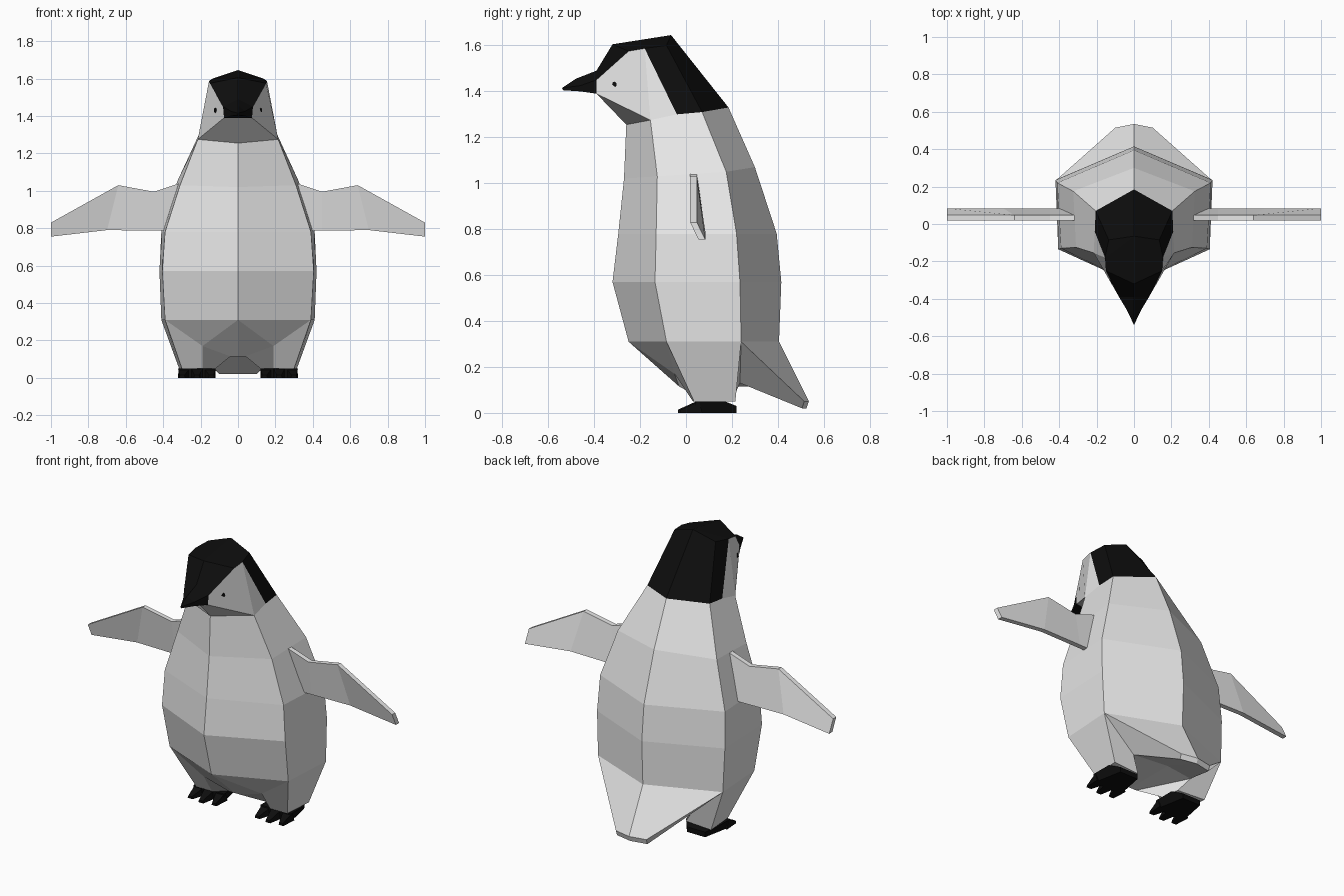
import bpy, bmesh, math
from mathutils import Vector

if "Cube" in bpy.data.objects:
    bpy.data.objects.remove(bpy.data.objects["Cube"])


def material(name, rgb):
    m = bpy.data.materials.new(name)
    m.diffuse_color = (*rgb, 1)
    m.use_nodes = True
    m.node_tree.nodes["Principled BSDF"].inputs["Base Color"].default_value = m.diffuse_color
    return m


PALE = material("pale_grey", (0.8, 0.8, 0.8))
BLACK = material("black", (0.004, 0.004, 0.004))


def build(name, polys, mats, mirror=True):
    """Faces given as lists of points; optionally mirrored over x and welded."""
    bm = bmesh.new()
    for pts, slot in polys:
        for s in ((1, -1) if mirror else (1,)):
            f = bm.faces.new([bm.verts.new((p[0] * s, p[1], p[2])) for p in pts])
            f.material_index = slot
    bmesh.ops.remove_doubles(bm, verts=bm.verts, dist=0.0005)
    bmesh.ops.recalc_face_normals(bm, faces=bm.faces)
    me = bpy.data.meshes.new(name)
    bm.to_mesh(me)
    bm.free()
    for m in mats:
        me.materials.append(m)
    ob = bpy.data.objects.new(name, me)
    bpy.context.collection.objects.link(ob)
    return ob


def prism(a, b):
    """Faces of a solid joining two matching outlines."""
    n = len(a)
    sides = [[a[i], a[(i + 1) % n], b[(i + 1) % n], b[i]] for i in range(n)]
    return [(f, 0) for f in sides + [a, b]]


# --- torso rings: front centre, front side, back side, back centre ---
rings = [
    [(0, -.25, .31), (.39, -.085, .31), (.41, .24, .31), (0, .405, .31)],
    [(0, -.32, .57), (.405, -.135, .57), (.42, .235, .57), (0, .415, .57)],
    [(0, -.295, .78), (.39, -.13, .78), (.41, .22, .78), (0, .395, .78)],
    [(0, -.27, 1.02), (.31, -.125, 1.03), (.325, .175, 1.05), (0, .30, 1.07)],
    [(0, -.26, 1.255), (.215, -.155, 1.275), (.205, .07, 1.31), (0, .185, 1.33)],
]
body = []
for lo, hi in zip(rings, rings[1:]):
    for i in range(3):
        body.append(([lo[i], lo[i + 1], hi[i + 1], hi[i]], 0))

# --- head and cap ---
throat, jaw, cap_back, nape = rings[-1]
cap_side = (.21, -.04, 1.30)
body[-2] = ([rings[3][1], rings[3][2], cap_back, cap_side, jaw], 0)
chin, chin_s = (0, -.39, 1.39), (.075, -.39, 1.39)
nose, nose_s = (0, -.39, 1.49), (.08, -.39, 1.45)
brow, temple = (.15, -.25, 1.575), (.155, -.18, 1.587)
crown_s, crown_f, crown = (.135, -.085, 1.60), (0, -.32, 1.605), (0, -.065, 1.645)
body += [
    ([throat, jaw, chin_s, chin], 0),
    ([chin_s, jaw, temple, brow, nose_s], 0),
    ([jaw, cap_side, temple], 0),
    ([chin, chin_s, nose_s, nose], 1),
    ([nose, nose_s, brow, crown_f], 1),
    ([crown_f, brow, temple, crown], 1),
    ([temple, crown_s, crown], 1),
    ([temple, cap_side, cap_back, crown_s], 1),
    ([crown, crown_s, cap_back, nape], 1),
]

# --- legs, crotch and tail ---
c0, f0, b0, k0 = rings[0]
knee = (.19, -.05, .17)
cr, cr_c = (.04, -.03, .115), (0, -.03, .115)
leg = [(.30, .035, .05), (.19, .03, .05), (.12, .09, .05), (.14, .2, .05), (.315, .215, .05)]
root, root_c = (.2, .235, .13), (0, .28, .115)
tip, tip_c = (.1, .515, .05), (0, .535, .05)
tip_u, tip_uc = (.1, .505, .02), (0, .525, .02)
body += [(f, 0) for f in [
    [c0, f0, knee], [c0, knee, cr, cr_c],
    [f0, leg[0], leg[1], knee], [knee, leg[1], leg[2], cr],
    [f0, b0, leg[4], leg[0]], [b0, leg[4], leg[3], root],
    [cr, leg[2], leg[3], root], [cr, root, root_c, cr_c], leg,
    [b0, k0, tip_c, tip], [tip, tip_c, tip_uc, tip_u],
    [b0, tip, tip_u, root], [root, tip_u, tip_uc, root_c],
]]
build("body", body, [PALE, BLACK])

# --- beak ---
m, ms = (0, -.48, 1.455), (.038, -.46, 1.425)
mb, mbc = (.038, -.46, 1.40), (0, -.46, 1.40)
tt, tb = (0, -.54, 1.415), (0, -.535, 1.405)
build("beak", [(f, 0) for f in [
    [nose, nose_s, ms, m], [nose_s, chin_s, mb, ms], [chin_s, chin, mbc, mb],
    [m, ms, tt], [ms, mb, tb, tt], [mb, mbc, tb]]], [BLACK])

# --- wings: leading edge sits a little ahead of the trailing edge ---
top = [(.30, 1.045), (.45, .995), (.64, 1.03), (1.0, .83)]
low = [(.30, .785), (.45, .787), (.70, .79), (1.0, .755)]
sect = [[(t[0], .018, t[1]), (t[0], .047, t[1]), (l[0], .084, l[1]), (l[0], .054, l[1])]
        for t, l in zip(top, low)]
wing = [(sect[0], 0), (sect[-1], 0)]
for a, b in zip(sect, sect[1:]):
    for i in range(4):
        j = (i + 1) % 4
        wing.append(([a[i], a[j], b[j], b[i]], 0))
build("wings", wing, [PALE])

# --- feet: a palm and three pointed toes each ---
palm = [(.04, 0, .095), (.04, .05, .1), (.17, .05, .1), (.22, .03, .06), (.22, 0, .06)]
toe = [(-.035, 0, .016), (-.035, .014, .012), (.045, .05, .03), (.06, 0, .033)]


def slab(profile, cx, shift=0.0, dy=0.0):
    """Side profile of (y, z, half width) spread across x; shift fans the front."""
    def x(y, h):
        return cx + h + shift * (.06 - y) / .1
    return prism([(x(y, -h), y + dy, z) for y, z, h in profile],
                 [(x(y, h), y + dy, z) for y, z, h in profile])


for side, label in ((1, "right"), (-1, "left")):
    c = .22 * side
    build(label + "_foot", slab(palm, c), [BLACK], False)
    for k in (-1, 0, 1):
        build(f"{label}_toe_{k + 2}", slab(toe, c + k * .067, k * .012, abs(k) * .012),
              [BLACK], False)

# --- eyes: thin plates lying on the cheeks ---
n = Vector((.859, -.512, -.02)).normalized()
u = n.cross(Vector((0, 0, 1))).normalized()
v = u.cross(n)
centre = Vector((.119, -.31, 1.43))
ring = [u * (.011 * math.cos(a)) + v * (.013 * math.sin(a))
        for a in (math.tau * i / 8 for i in range(8))]
build("eyes", prism([centre - n * .002 + r for r in ring],
                    [centre + n * .005 + r for r in ring]), [BLACK])
